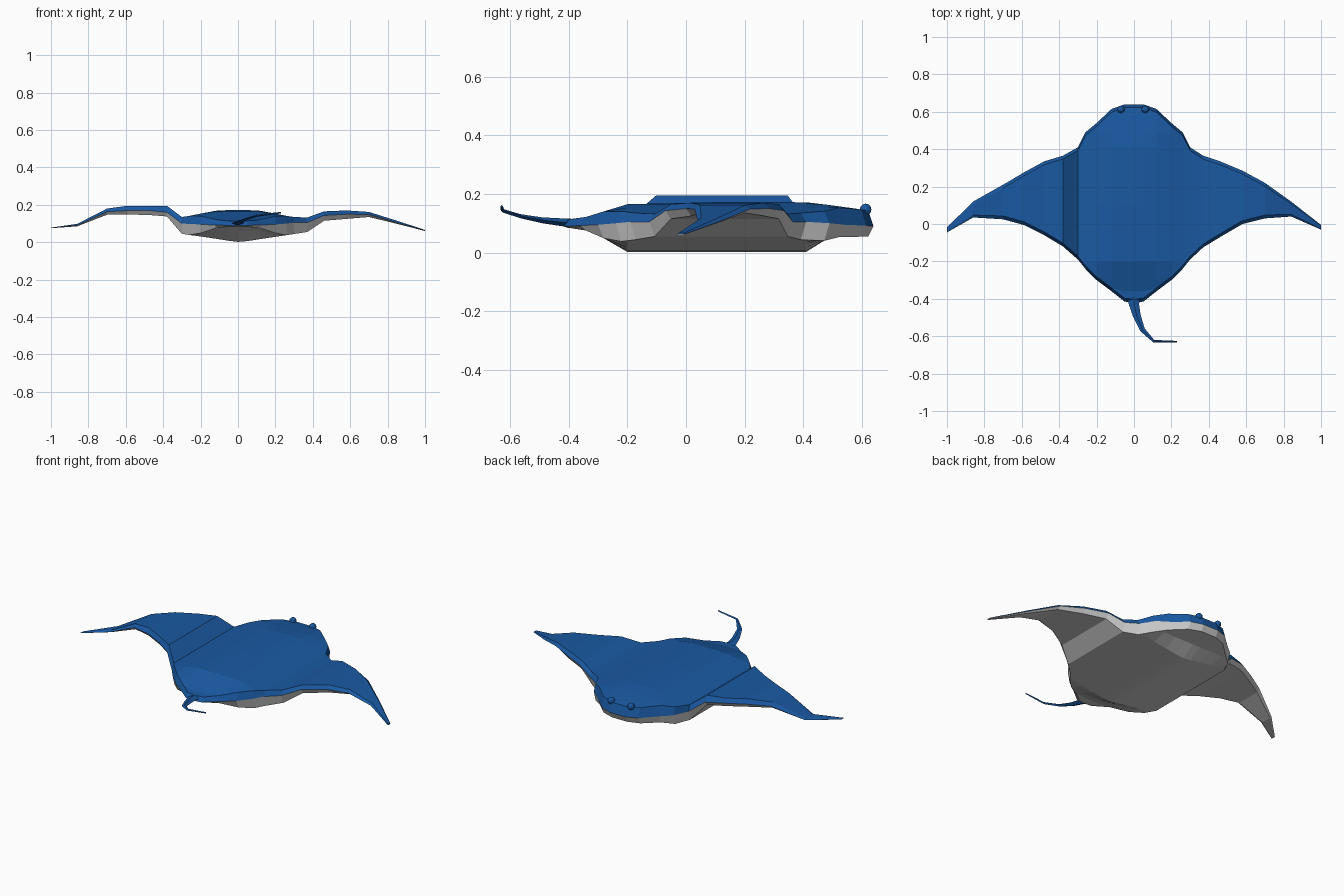
import bpy, bmesh

if "Cube" in bpy.data.objects:
    bpy.data.objects.remove(bpy.data.objects["Cube"])

blue = bpy.data.materials.new("blue_skin")
blue.diffuse_color = (0.01, 0.1, 0.36, 1)
blue.use_nodes = True
blue.node_tree.nodes["Principled BSDF"].inputs["Base Color"].default_value = blue.diffuse_color

# Ribs across the span: x, trailing y, leading y, top z, rim z, bottom z
RIBS = [
    (-1.0, -.045, -.018, .078, .077, .075),
    (-.86, .035, .12, .098, .090, .085),
    (-.70, .025, .21, .180, .163, .147),
    (-.59, -.005, .275, .195, .170, .148),
    (-.48, -.06, .335, .193, .170, .146),
    (-.38, -.12, .365, .195, .160, .138),
    (-.30, -.19, .41, .135, .100, .045),
    (-.26, -.24, .49, .141, .098, .039),
    (-.20, -.30, .54, .153, .095, .031),
    (-.12, -.36, .615, .168, .092, .019),
    (-.05, -.415, .64, .172, .090, .008),
    (0.0, -.42, .64, .172, .090, .002),
    (.05, -.415, .64, .172, .090, .006),
    (.12, -.36, .615, .168, .092, .017),
    (.20, -.30, .54, .153, .095, .029),
    (.26, -.24, .49, .141, .100, .038),
    (.30, -.19, .41, .135, .105, .044),
    (.37, -.125, .365, .132, .105, .055),
    (.46, -.07, .335, .165, .143, .115),
    (.58, 0.0, .285, .170, .150, .125),
    (.70, .03, .22, .162, .149, .135),
    (.84, .04, .12, .118, .108, .101),
    (1.0, -.03, -.005, .066, .063, .060)]
CROSS = (-.36, -.30, -.20, .10, .41, .49, .58)
DECK = [(-.42, .113), (-.36, .116), (-.20, .165), (-.10, .2), (.35, .2), (.42, .167), (.52, .160), (.64, .140)]
KEEL = [(-.42, .085), (-.36, .082), (-.30, .06), (-.20, 0), (.41, 0), (.49, .052), (.64, .055)]


def lerp(table, y):
    if y <= table[0][0]:
        return table[0][1]
    for (a, u), (b, v) in zip(table, table[1:]):
        if y <= b:
            return u + (v - u) * (y - a) / (b - a)
    return table[-1][1]


def finish(bm, name, mat=None):
    me = bpy.data.meshes.new(name)
    bm.to_mesh(me)
    bm.free()
    ob = bpy.data.objects.new(name, me)
    bpy.context.collection.objects.link(ob)
    if mat:
        me.materials.append(mat)
    return ob


def shell(name, upper, mat=None):
    """Loft one half of the body through the ribs, closing at the shared rim."""
    bm = bmesh.new()
    rows = []
    for x, back, front, top, rim, bottom in RIBS:
        m = min(.018, (front - back) * .15)
        ys = [min(max(y, back + m), front - m) for y in (back,) + CROSS + (front,)]
        if upper:
            pts = [(x, y, max(min(top, lerp(DECK, y)), rim)) for y in ys]
        else:
            pts = [(x, y, min(max(bottom, lerp(KEEL, y)), rim)) for y in ys]
        pts = [(x, back, rim)] + pts + [(x, front, rim)]
        rows.append([bm.verts.new(p) for p in pts])
    for a, b in zip(rows, rows[1:]):
        for i in range(len(a) - 1):
            q = [a[i], b[i], b[i + 1], a[i + 1]]
            bm.faces.new(q if upper else q[::-1])
    # wing tip caps
    bm.faces.new(rows[0] if not upper else rows[0][::-1])
    bm.faces.new(rows[-1] if upper else rows[-1][::-1])
    bmesh.ops.remove_doubles(bm, verts=bm.verts, dist=.0005)
    return finish(bm, name, mat)


shell("back", True, blue)
shell("belly", False)

# Tail: tapered diamond section swept along a bent path
path = [(0, -.36, .098, .042, .016), (0, -.43, .104, .027, .013), (.015, -.49, .11, .021, .010),
        (.045, -.565, .124, .014, .007), (.105, -.626, .143, .007, .006), (.23, -.629, .158, .004, .004)]
sides = [(1, -.2), (1, -.4), (1, -.6), (1, -.8), (.4, -.9), (0, -1)]  # travel directions
bm = bmesh.new()
rings = []
for (x, y, z, w, h), (dx, dy) in zip(path, [(0, -1), (.1, -1), (.3, -.95), (.55, -.83), (.9, -.4), (1, 0)]):
    rings.append([bm.verts.new(p) for p in
                  ((x - dy * w, y + dx * w, z), (x, y, z + h), (x + dy * w, y - dx * w, z), (x, y, z - h))])
for a, b in zip(rings, rings[1:]):
    for i in range(4):
        bm.faces.new((a[i], a[(i + 1) % 4], b[(i + 1) % 4], b[i]))
bm.faces.new(rings[0])
bm.faces.new(rings[-1])
bmesh.ops.recalc_face_normals(bm, faces=bm.faces)
finish(bm, "tail", blue)

# Eyes on the front edge of the head
for side, x in (("left", -.07), ("right", .06)):
    bpy.ops.mesh.primitive_uv_sphere_add(segments=10, ring_count=6, radius=.02, location=(x, .613, .147))
    eye = bpy.context.object
    eye.name = side + "_eye"
    eye.data.materials.append(blue)
